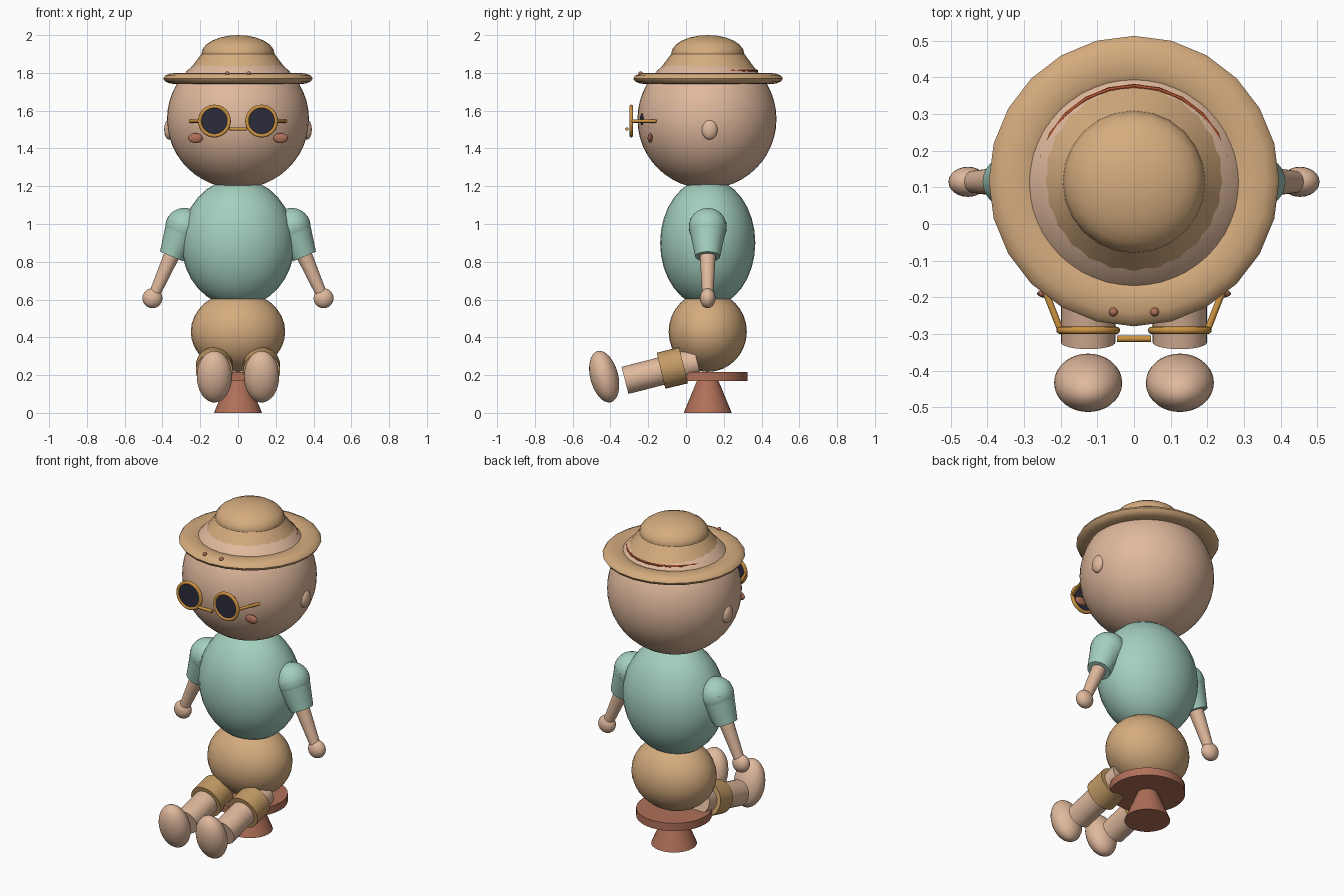
import bpy, math
from mathutils import Vector

if "Cube" in bpy.data.objects:
    bpy.data.objects.remove(bpy.data.objects["Cube"])


def material(name, rgb):
    # sRGB 0-255 to linear
    m = bpy.data.materials.new(name)
    lin = [(c / 255 / 12.92) if c < 10 else ((c / 255 + 0.055) / 1.055) ** 2.4 for c in rgb]
    m.diffuse_color = (*lin, 1)
    m.use_nodes = True
    m.node_tree.nodes["Principled BSDF"].inputs["Base Color"].default_value = m.diffuse_color
    return m


SKIN = material("skin", (224, 185, 157))
SHIRT = material("mint_shirt", (163, 207, 190))
STRAW = material("tan_cloth", (213, 172, 126))
CUFF = material("dark_tan", (196, 155, 101))
WOOD = material("red_brown", (176, 112, 89))
GOLD = material("gold_frame", (206, 148, 66))
LENS = material("dark_lens", (44, 44, 60))
BAND = material("orange_band", (190, 90, 52))

CY = 0.115  # depth of the body axis


def finish(name, mat):
    ob = bpy.context.object
    ob.name = name
    ob.data.materials.append(mat)
    bpy.ops.object.transform_apply(location=False, rotation=True, scale=True)
    bpy.ops.object.shade_smooth_by_angle(angle=math.radians(35))
    return ob


def ball(name, mat, loc, radii, tilt=0, seg=32):
    bpy.ops.mesh.primitive_uv_sphere_add(segments=seg, ring_count=seg // 2, radius=1,
                                         location=loc, rotation=(tilt, 0, 0))
    bpy.context.object.scale = radii
    return finish(name, mat)


def rod(name, mat, a, b, r1, r2=None, seg=32):
    # tapered cylinder from point a to point b
    a, b = Vector(a), Vector(b)
    d = b - a
    bpy.ops.mesh.primitive_cone_add(vertices=seg, radius1=r1, radius2=r1 if r2 is None else r2,
                                    depth=d.length, location=(a + b) / 2,
                                    rotation=d.to_track_quat('Z', 'Y').to_euler())
    return finish(name, mat)


def ring(name, mat, loc, major, minor, rot=(0, 0, 0), flat=1, seg=32, sides=12):
    bpy.ops.mesh.primitive_torus_add(major_segments=seg, minor_segments=sides, major_radius=major,
                                     minor_radius=minor, location=loc, rotation=rot)
    bpy.context.object.scale = (1, 1, flat)
    return finish(name, mat)


# Stool
rod("stool_base", WOOD, (0, CY, 0), (0, CY, 0.175), 0.127, 0.055)
rod("stool_seat", WOOD, (0, CY, 0.17), (0, CY, 0.217), 0.21)

# Body and head
ball("shorts", STRAW, (0, CY, 0.43), (0.25, 0.207, 0.213))
ball("shirt", SHIRT, (0, CY, 0.9), (0.30, 0.252, 0.34))
ball("head", SKIN, (0, CY - 0.004, 1.555), (0.376, 0.368, 0.368), seg=48)

# Hat
ring("hat_brim", STRAW, (0, CY + 0.002, 1.77), 0.326, 0.07, flat=0.43, seg=24)
rod("hat_crown", STRAW, (0, CY, 1.775), (0, CY, 1.9), 0.287, 0.194, seg=24)
ball("hat_dome", STRAW, (0, CY, 1.9), (0.194, 0.194, 0.1), seg=24)
ring("hat_band", BAND, (0, CY, 1.81), 0.26, 0.007, seg=24, sides=8)

# Glasses bridge
rod("glasses_bridge", GOLD, (-0.047, -0.313, 1.503), (0.047, -0.313, 1.503), 0.009, seg=12)

for side, s in (("left", -1), ("right", 1)):
    # Face
    ball(f"ear_{side}", SKIN, (s * 0.365, 0.125, 1.50), (0.026, 0.042, 0.053), seg=24)
    ball(f"eye_{side}", LENS, (s * 0.125, -0.23, 1.555), (0.026, 0.014, 0.032), seg=16)
    ball(f"cheek_{side}", WOOD, (s * 0.225, -0.19, 1.455), (0.04, 0.013, 0.026), seg=16)
    ball(f"hat_stud_{side}", WOOD, (s * 0.056, -0.24, 1.797), (0.012, 0.012, 0.011), seg=12)

    # Glasses
    x = s * 0.125
    ring(f"lens_frame_{side}", GOLD, (x, -0.29, 1.545), 0.077, 0.01, rot=(math.pi / 2, 0, 0))
    rod(f"lens_{side}", LENS, (x, -0.286, 1.545), (x, -0.294, 1.545), 0.074)
    rod(f"glasses_arm_{side}", GOLD, (s * 0.2, -0.29, 1.545), (s * 0.253, -0.155, 1.545),
        0.009, seg=12)

    # Arm
    ball(f"shoulder_{side}", SHIRT, (s * 0.285, CY, 0.985), (0.1, 0.1, 0.1))
    rod(f"sleeve_{side}", SHIRT, (s * 0.285, CY, 0.985), (s * 0.352, CY, 0.828), 0.1, 0.066)
    rod(f"arm_{side}", SKIN, (s * 0.335, CY, 0.87), (s * 0.446, CY, 0.62), 0.044, 0.029)
    ball(f"hand_{side}", SKIN, (s * 0.453, CY, 0.607), (0.053, 0.041, 0.053), seg=24)

    # Leg
    rod(f"leg_{side}", SKIN, (x, -0.323, 0.172), (x, 0.06, 0.27), 0.074)
    rod(f"short_cuff_{side}", CUFF, (x, -0.132, 0.223), (x, -0.013, 0.252), 0.098)
    ball(f"foot_{side}", SKIN, (x, -0.433, 0.192), (0.093, 0.074, 0.14), tilt=0.253)
